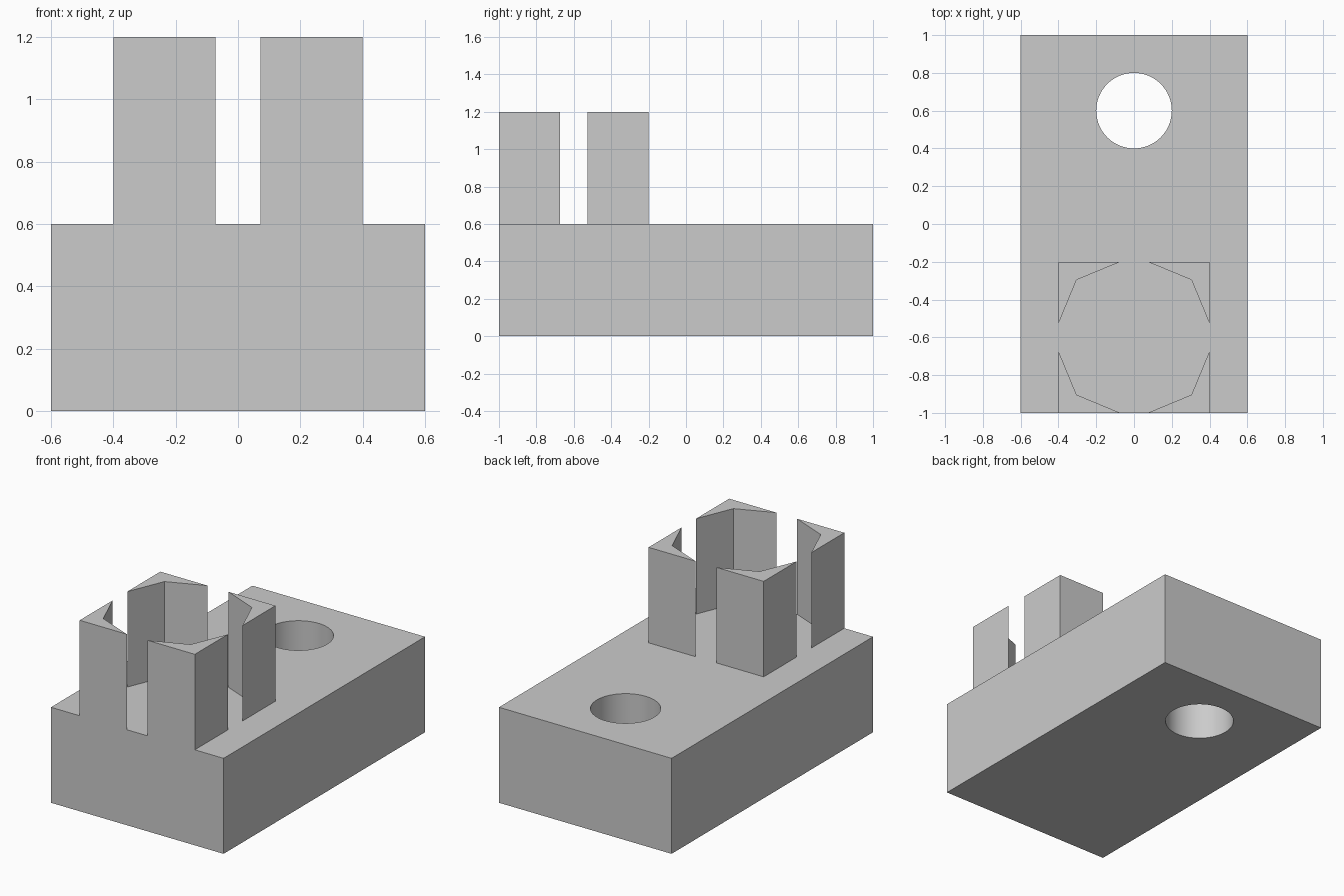
import bpy
from math import pi, radians

if "Cube" in bpy.data.objects:
    bpy.data.objects.remove(bpy.data.objects["Cube"], do_unlink=True)

# Single plain grey material
grey = bpy.data.materials.new("plain grey")
grey.use_nodes = True
color = (0.6, 0.6, 0.6, 1)
grey.diffuse_color = color
grey.node_tree.nodes["Principled BSDF"].inputs["Base Color"].default_value = color


def box(name, center, size):
    bpy.ops.mesh.primitive_cube_add(size=1, location=center)
    ob = bpy.context.object
    ob.name = name
    ob.scale = size
    bpy.ops.object.transform_apply(location=False, rotation=False, scale=True)
    ob.data.materials.append(grey)
    return ob


def bore(target, name, sides, radius, center, depth):
    """Cut a vertical prism out of the target and discard the cutter."""
    bpy.ops.mesh.primitive_cylinder_add(
        vertices=sides, radius=radius, depth=depth, location=center, rotation=(0, 0, pi / 4))
    cutter = bpy.context.object
    cutter.name = name
    cutter.hide_render = True
    cutter.data.materials.append(grey)
    mod = target.modifiers.new(name, "BOOLEAN")
    mod.operation = "DIFFERENCE"
    mod.solver = "EXACT"
    mod.object = cutter
    bpy.ops.object.select_all(action="DESELECT")
    bpy.context.view_layer.objects.active = target
    target.select_set(True)
    bpy.ops.object.modifier_apply(modifier=mod.name)
    bpy.data.objects.remove(cutter, do_unlink=True)


# Base slab with a round through hole near the back
base = box("base_block", (0, 0, 0.3), (1.2, 2, 0.6))
bore(base, "round_hole", 64, 0.2, (0, 0.6, 0.3), 1)
bpy.ops.object.shade_smooth_by_angle(angle=radians(30))

# Square tower, opened by an octagon wider than its sides so four corner posts remain
posts = box("corner_posts", (0, -0.6, 0.9), (0.8, 0.8, 0.6))
bore(posts, "octagon_opening", 8, 0.43, (0, -0.6, 0.9), 1)
